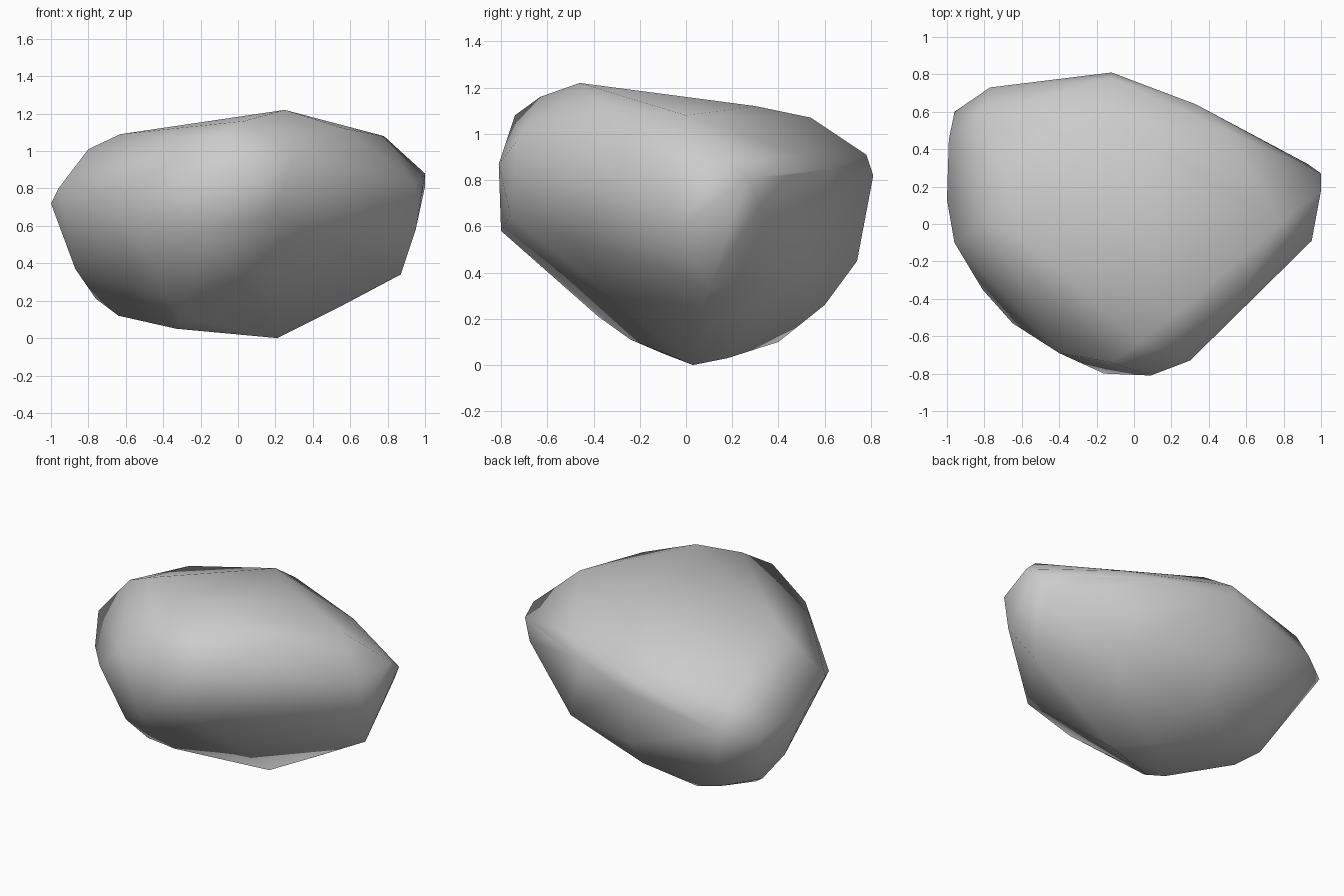
import bpy, bmesh

# Corner points of the boulder, in height bands from the ground to the crown
foot = [(.21, .03, 0), (-.33, -.1, .05), (.02, .18, .03), (-.36, .4, .1), (-.64, .18, .12),
        (-.3, -.24, .11), (-.4, -.38, .21), (.55, .08, .17)]
lower = [(.87, .1, .34), (-.6, .5, .2), (-.76, .28, .21), (-.1, .6, .26), (.5, .5, .38),
         (-.87, .2, .37), (-.45, -.54, .38), (-.1, .74, .45), (-.7, .68, .42)]
waist = [(-.16, -.8, .58), (.2, -.76, .65), (.93, .32, .69), (.95, -.05, .58), (-.65, -.53, .68),
         (-.81, -.35, .7), (-1, .13, .72), (-.99, .45, .7), (-.96, .6, .65), (-.77, .73, .68),
         (-.12, .81, .82), (1, .27, .81)]
shoulder = [(.09, -.81, .87), (-.4, -.69, .92), (.3, -.73, .97), (.95, -.09, .82), (1, .18, .88),
            (-.96, -.1, .8), (-.12, .78, .91), (-.78, .6, .88), (.5, .5, .91), (.33, .64, .85),
            (.7, .44, .82)]
crown = [(-.12, -.74, 1.08), (.03, -.63, 1.16), (.25, -.46, 1.22), (.57, -.36, 1.12),
         (.78, 0, 1.08), (.1, .3, 1.12), (-.1, .54, 1.07), (-.8, 0, 1.01), (-.63, -.05, 1.09)]

# Boulder: shrink-wrapped hull around the bands
bm = bmesh.new()
for band in (foot, lower, waist, shoulder, crown):
    for p in band:
        bm.verts.new(p)
bmesh.ops.convex_hull(bm, input=bm.verts)
loose = [v for v in bm.verts if not v.link_faces]
bmesh.ops.delete(bm, geom=loose, context='VERTS')
bmesh.ops.recalc_face_normals(bm, faces=bm.faces)
for f in bm.faces:
    f.smooth = True
mesh = bpy.data.meshes.new("boulder")
bm.to_mesh(mesh)
bm.free()
boulder = bpy.data.objects.new("boulder", mesh)
bpy.context.collection.objects.link(boulder)
